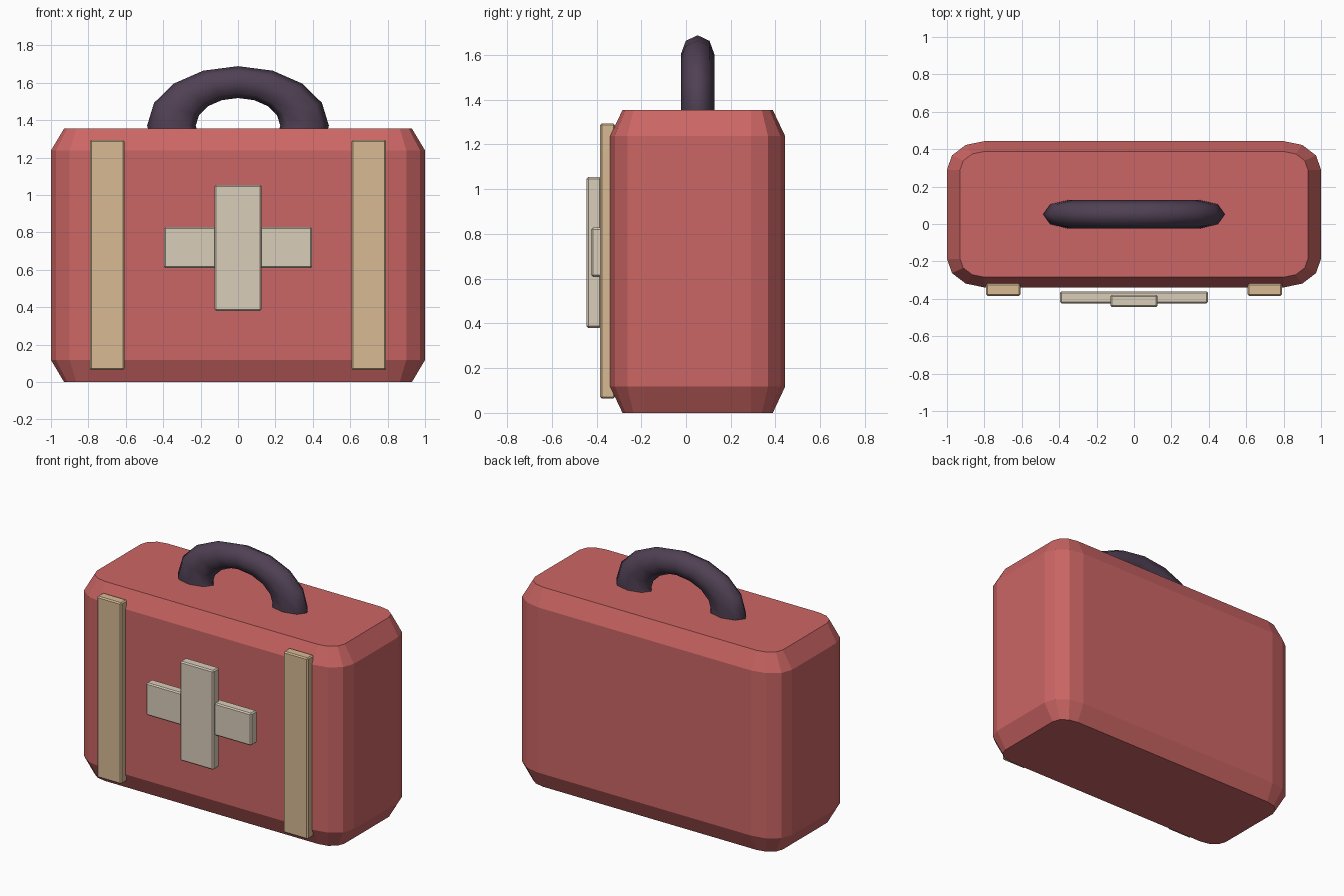
import bpy, bmesh, math

if "Cube" in bpy.data.objects:
    bpy.data.objects.remove(bpy.data.objects["Cube"])


def material(name, rgb):
    m = bpy.data.materials.new(name)
    m.diffuse_color = (*rgb, 1)
    m.use_nodes = True
    m.node_tree.nodes["Principled BSDF"].inputs["Base Color"].default_value = m.diffuse_color
    return m


RED = material("case_red", (0.60, 0.132, 0.128))
TAN = material("strap_tan", (0.68, 0.49, 0.295))
CREAM = material("cross_cream", (0.70, 0.61, 0.49))
DARK = material("handle_dark", (0.08, 0.052, 0.088))


def add_object(name, bm, mat):
    bmesh.ops.recalc_face_normals(bm, faces=bm.faces)
    mesh = bpy.data.meshes.new(name)
    bm.to_mesh(mesh)
    bm.free()
    mesh.materials.append(mat)
    ob = bpy.data.objects.new(name, mesh)
    bpy.context.collection.objects.link(ob)
    return ob


def plate(name, lo, hi, mat, bevel=0.008):
    """Box between two corners with a small chamfer."""
    bm = bmesh.new()
    bmesh.ops.create_cube(bm, size=1)
    for v in bm.verts:
        v.co = [(a + b) / 2 + c * (b - a) for a, b, c in zip(lo, hi, v.co)]
    bmesh.ops.bevel(bm, geom=bm.edges[:], offset=bevel, segments=1, affect='EDGES')
    return add_object(name, bm, mat)


# Case body: rounded rectangle rings, drawn in at the top and bottom
CY = 0.052


def ring(bm, z, inset_x, inset_y):
    verts = []
    for sx, sy, start in ((1, 1, 0), (-1, 1, 90), (-1, -1, 180), (1, -1, 270)):
        for k in range(4):
            a = math.radians(start + 30 * k)
            verts.append(bm.verts.new((sx * 0.8 + (0.2 - inset_x) * math.cos(a),
                                       CY + sy * 0.238 + (0.153 - inset_y) * math.sin(a), z)))
    return verts


bm = bmesh.new()
rings = [ring(bm, z, ix, iy) for z, ix, iy in
         ((0, 0.07, 0.055), (0.117, 0, 0), (1.238, 0, 0), (1.354, 0.07, 0.055))]
for low, high in zip(rings, rings[1:]):
    for i in range(16):
        j = (i + 1) % 16
        bm.faces.new((low[i], low[j], high[j], high[i]))
bm.faces.new(rings[0])
bm.faces.new(rings[-1])
add_object("case_body", bm, RED)

# Front straps
for side, x in (("left", -0.7), ("right", 0.7)):
    plate("strap_" + side, (x - 0.092, -0.384, 0.064), (x + 0.092, -0.317, 1.294), TAN)

# Cross on the front
plate("cross_bar_horizontal", (-0.395, -0.424, 0.608), (0.395, -0.36, 0.828), CREAM)
plate("cross_bar_vertical", (-0.126, -0.445, 0.38), (0.126, -0.379, 1.054), CREAM)

# Carry handle: squashed ring sunk into the top of the case
bpy.ops.mesh.primitive_torus_add(major_segments=16, minor_segments=8,
                                 major_radius=0.356, minor_radius=0.13)
handle = bpy.context.object
handle.name = "carry_handle"
for v in handle.data.vertices:
    x, y, z = v.co
    v.co = (x, CY - z * 0.577, 1.37 + y * 0.655)
handle.data.materials.append(DARK)
bpy.ops.object.shade_smooth()
